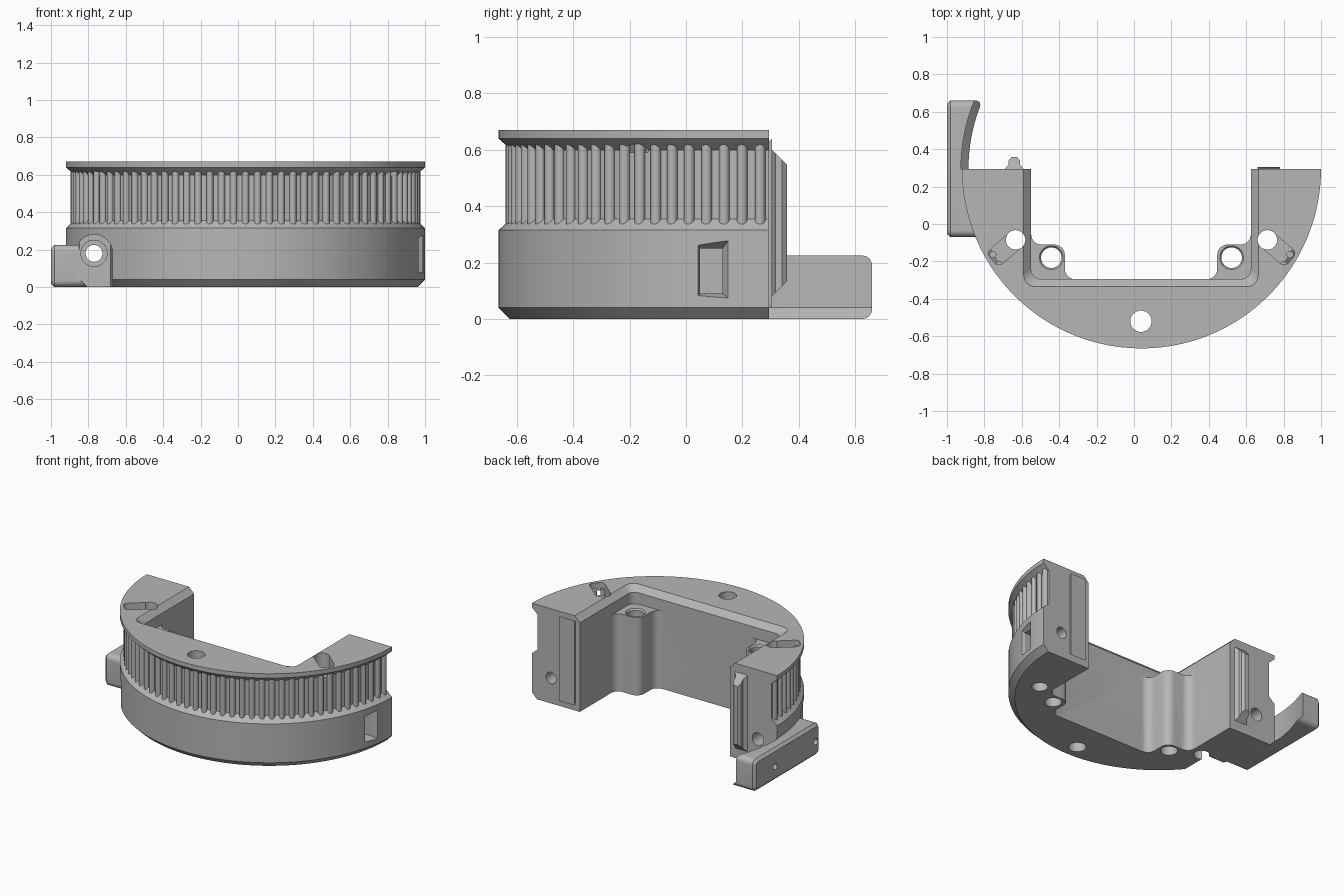
import bpy, bmesh, math
from mathutils import Vector

if "Cube" in bpy.data.objects:
    bpy.data.objects.remove(bpy.data.objects["Cube"])

CX, CY, R, H = 0.04, 0.295, 0.96, 0.67

grey = bpy.data.materials.new("plain grey")
grey.use_nodes = True
COLOR = (0.47, 0.47, 0.47, 1)
grey.diffuse_color = COLOR
grey.node_tree.nodes["Principled BSDF"].inputs["Base Color"].default_value = COLOR


def finish(bm, name):
    bmesh.ops.recalc_face_normals(bm, faces=bm.faces[:])
    mesh = bpy.data.meshes.new(name)
    bm.to_mesh(mesh)
    bm.free()
    mesh.materials.append(grey)
    obj = bpy.data.objects.new(name, mesh)
    bpy.context.scene.collection.objects.link(obj)
    return obj


def loft(name, ring_a, ring_b, rounding=0):
    """Solid between two matching rings; rounding bevels the connecting edges."""
    bm = bmesh.new()
    a = [bm.verts.new(p) for p in ring_a]
    b = [bm.verts.new(p) for p in ring_b]
    bm.faces.new(a)
    bm.faces.new(b)
    n = len(a)
    for i in range(n):
        bm.faces.new((a[i], a[(i + 1) % n], b[(i + 1) % n], b[i]))
    if rounding:
        bmesh.ops.recalc_face_normals(bm, faces=bm.faces[:])
        sides = [bm.edges.get((a[i], b[i])) for i in range(n)]
        bmesh.ops.bevel(bm, geom=sides, offset=rounding, segments=6,
                        profile=0.5, affect='EDGES')
    return finish(bm, name)


def prism(name, pts, z0, z1, rounding=0):
    return loft(name, [(x, y, z0) for x, y in pts], [(x, y, z1) for x, y in pts], rounding)


def rect(x0, x1, y0, y1):
    return [(x0, y0), (x1, y0), (x1, y1), (x0, y1)]


def box(name, x0, x1, y0, y1, z0, z1, rounding=0):
    return prism(name, rect(x0, x1, y0, y1), z0, z1, rounding)


def rod(name, start, end, radius, end_radius=None, n=40):
    start, end = Vector(start), Vector(end)
    turn = (end - start).to_track_quat('Z', 'Y')
    def ring(c, r):
        return [c + turn @ Vector((r * math.cos(2 * math.pi * i / n),
                                   r * math.sin(2 * math.pi * i / n), 0)) for i in range(n)]
    return loft(name, ring(start, radius), ring(end, end_radius or radius))


def lathe(name, profile, steps=180):
    bm = bmesh.new()
    vs = [bm.verts.new((CX + r, CY, z)) for r, z in profile]
    es = [bm.edges.new(pair) for pair in zip(vs, vs[1:])]
    bmesh.ops.spin(bm, geom=vs + es, cent=(CX, CY, 0), axis=(0, 0, 1),
                   angle=2 * math.pi, steps=steps)
    bmesh.ops.remove_doubles(bm, verts=bm.verts[:], dist=1e-5)
    return finish(bm, name)


def combine(target, other, op='DIFFERENCE'):
    mod = target.modifiers.new("combine", 'BOOLEAN')
    mod.operation, mod.solver, mod.object = op, 'EXACT', other
    graph = bpy.context.evaluated_depsgraph_get()
    mesh = bpy.data.meshes.new_from_object(target.evaluated_get(graph))
    target.modifiers.clear()
    target.data = mesh
    bpy.data.objects.remove(other)


# Half-round body with a belt groove between two flanges
G = 0.915
body = lathe("body", [(0, 0), (R - 0.04, 0), (R, 0.04), (R, 0.315), (G, 0.355),
                      (G, 0.6), (R, 0.64), (R, H), (0, H)])
combine(body, box("half_cutter", -2, 2, CY, 2, -1, 2))

# Side lug with a curved tail that laps the matching half
side = [(-0.07, 0), (0.66, 0), (0.66, 0.225), (-0.07, 0.225)]
lug = loft("lug", [(-1, y, z) for y, z in side], [(-0.7, y, z) for y, z in side], 0.035)
bm = bmesh.new()
bm.from_mesh(lug.data)
rim = [e for e in bm.edges if all(v.co.x < -0.999 for v in e.verts)]
bmesh.ops.bevel(bm, geom=rim, offset=0.018, segments=1, affect='EDGES')
bm.to_mesh(lug.data)
bm.free()
tail_cutter = lathe("tail_cutter", [(0, -0.1), (0.925, -0.1), (0.925, 0), (0.965, 0.04),
                                    (0.965, 0.4), (0, 0.4)])
combine(tail_cutter, box("tail_half", -2, 2, -2, CY - 0.002, -1, 2))
combine(lug, tail_cutter)
combine(body, lug, 'UNION')

# Inner opening, leaving two lower corner bosses, with a chamfered top rim
X0, X1, Y0, YB, BOSS = -0.55, 0.625, -0.295, -0.11, 0.18
opening = [(X0, 1), (X0, YB), (X0 + BOSS, YB), (X0 + BOSS, Y0),
           (X1 - BOSS, Y0), (X1 - BOSS, YB), (X1, YB), (X1, 1)]
combine(body, prism("opening_cutter", opening, -0.1, 1, 0.055))
combine(body, box("upper_cutter", X0, X1, Y0, 1.1, 0.55, 1.1, 0.055))
c = 0.05
combine(body, loft("rim_cutter", [(x, y, H - 0.04) for x, y in rect(X0, X1, Y0, 1.2)],
                   [(x, y, H + 0.01) for x, y in rect(X0 - c, X1 + c, Y0 - c, 1.2 + c)], 0.05))

# Vertical holes
combine(body, rod("centre_hole", (0.037, -0.52, -0.1), (0.037, -0.52, 1), 0.057))
for s in (-1, 1):
    bx, hx = CX + s * 0.482, CX + s * 0.673
    combine(body, rod("boss_hole", (bx, -0.18, -0.1), (bx, -0.18, 1), 0.055))
    combine(body, rod("boss_sink", (bx, -0.18, 0.535), (bx, -0.18, 0.565), 0.052, 0.075))
    combine(body, rod("strap_hole", (hx, -0.085, -0.1), (hx, -0.085, 1), 0.052))
    # slanted pocket running out from the hole toward the rim
    a, d = Vector((hx, -0.085)), Vector((s * 0.76, -0.65)).normalized()
    w = Vector((-d.y, d.x)) * 0.05
    b = a + d * 0.165
    combine(body, prism("pocket_cutter", [a + w, b + w, b - w, a - w], 0.59, 0.8, 0.03))

# Screw recess and screw hole on the lug side
SX, SZ, W = -0.77, 0.18, 0.1
combine(body, rod("recess_round", (SX, -0.8, SZ), (SX, -0.07, SZ), W))
combine(body, box("recess_box", SX - W, SX + W, -0.85, -0.07, -0.1, SZ))
combine(body, rod("screw_hole", (SX, -0.5, SZ), (SX, 0.5, SZ), 0.045))
combine(body, rod("screw_sink", (SX, -0.5, SZ), (SX, -0.03, SZ), 0.07))

# Threaded end hole and nut window on the other side
NX = 2 * CX - SX
combine(body, rod("end_hole", (NX, 0.02, SZ), (NX, 0.5, SZ), 0.04))
combine(body, box("nut_cutter", 0.78, 1.1, 0.05, 0.13, 0.09, 0.25))
combine(body, loft("nut_funnel", [(0.95, y, z) for y, z in rect(0.05, 0.13, 0.09, 0.25)],
                   [(1.0, y, z) for y, z in rect(0.025, 0.155, 0.07, 0.285)]))

# Small blind holes in the lug's outer face
for y, z in ((0.43, 0.1), (-0.025, 0.1)):
    combine(body, rod("lug_hole", (-1.1, y, z), (-0.95, y, z), 0.022, n=20))


# Alignment key on one end face, matching keyway in the other
def key(name, x, grow, y0):
    pts = [(-0.05, y0), (-0.05, CY), (-0.03, CY + 0.022), (-0.03, CY + 0.045),
           (-0.015, CY + 0.063)]
    pts += [(-px, py) for px, py in reversed(pts)]
    obj = prism(name, [(x + px * (1 + grow), py) for px, py in pts], 0, 1)
    for v in obj.data.vertices:
        rise = max(v.co.y - CY, -0.01) - grow / 10
        v.co.z = 0.07 + rise if v.co.z < 0.5 else 0.61 - rise
    return obj


key("alignment_key", -0.64, 0, CY - 0.01)
keyway = key("keyway_cutter", 0, 0.2, CY - 0.01)
for v in keyway.data.vertices:
    v.co.x += 2 * CX + 0.64
    v.co.y = 2 * CY - v.co.y
keyway.data.flip_normals()
combine(body, keyway)

# Rounded belt teeth around the groove
bm = bmesh.new()
for i in range(45):
    t = math.radians(-178 + 4 * i)
    x, y = CX + 0.917 * math.cos(t), CY + 0.917 * math.sin(t)
    made = bmesh.ops.create_cone(bm, cap_ends=True, segments=16, radius1=0.019,
                                 radius2=0.019, depth=0.31)
    bmesh.ops.translate(bm, verts=made["verts"], vec=(x, y, 0.477))
finish(bm, "belt_teeth")

# Smooth curved walls, keep edges crisp
for name in ("body", "belt_teeth", "alignment_key"):
    obj = bpy.data.objects[name]
    bpy.ops.object.select_all(action='DESELECT')
    obj.select_set(True)
    bpy.context.view_layer.objects.active = obj
    bpy.ops.object.shade_smooth_by_angle(angle=math.radians(25))
